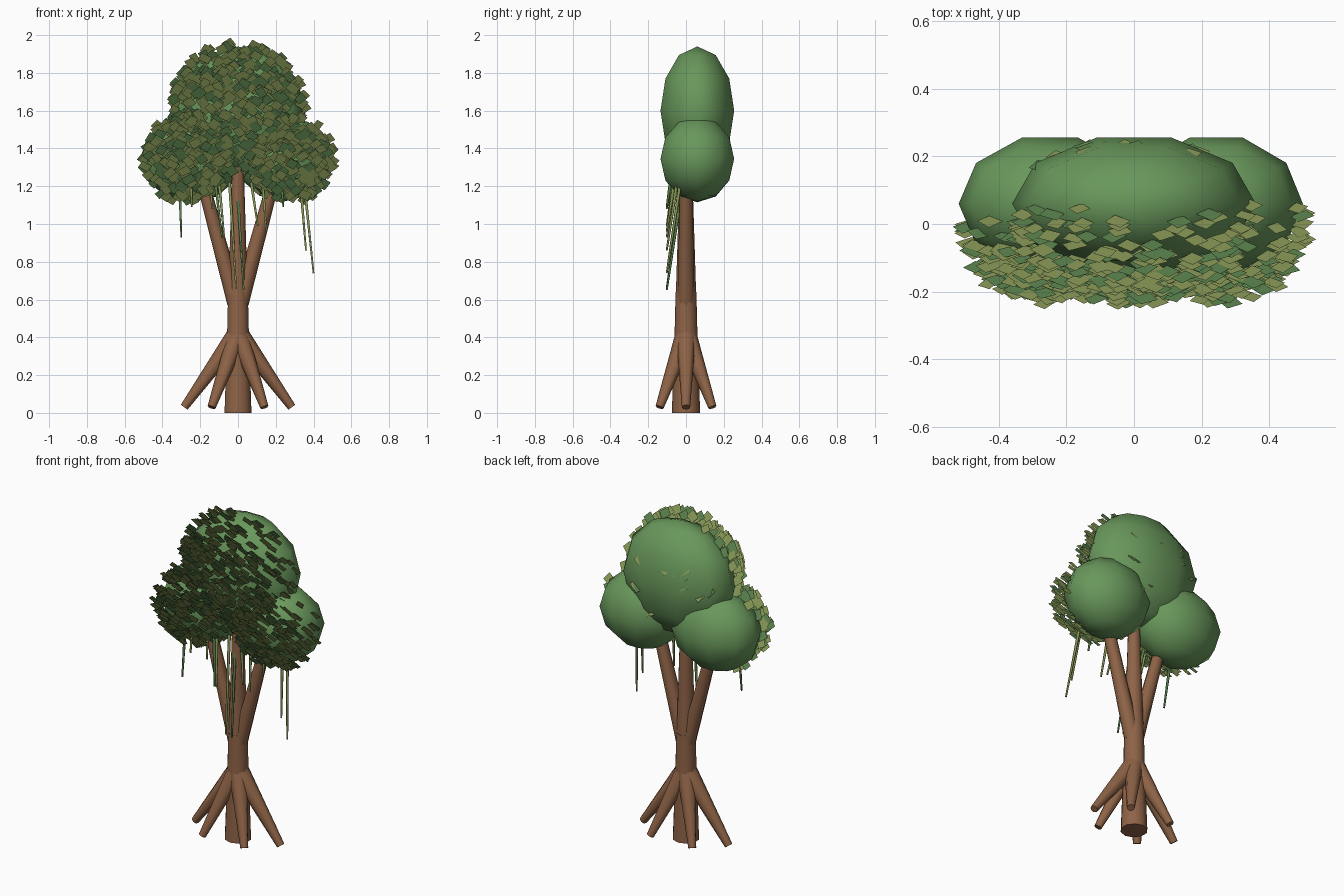
import bpy, bmesh, math, random
from mathutils import Vector, Matrix

if "Cube" in bpy.data.objects:
    bpy.data.objects.remove(bpy.data.objects["Cube"])

random.seed(7)


def material(name, rgb):
    m = bpy.data.materials.new(name)
    m.diffuse_color = (*rgb, 1)
    m.use_nodes = True
    m.node_tree.nodes["Principled BSDF"].inputs["Base Color"].default_value = m.diffuse_color
    return m


BARK = material("bark_brown", (0.27, 0.125, 0.062))
CROWN = material("crown_green", (0.14, 0.31, 0.105))
OLIVE = material("leaf_olive", (0.245, 0.315, 0.095))
DARK = material("leaf_dark_green", (0.105, 0.225, 0.075))


def finish(name, bm, mats):
    me = bpy.data.meshes.new(name)
    bm.to_mesh(me)
    bm.free()
    for m in mats:
        me.materials.append(m)
    ob = bpy.data.objects.new(name, me)
    bpy.context.collection.objects.link(ob)
    return ob


def limb(name, points, mat, sides=10):
    """Tapered tube through (position, radius) pairs, smooth sides and flat caps."""
    bm = bmesh.new()
    axis = (Vector(points[-1][0]) - Vector(points[0][0])).normalized()
    turn = Vector((0, 0, 1)).rotation_difference(axis)
    rings = []
    for p, r in points:
        ring = []
        for i in range(sides):
            a = math.tau * i / sides + math.pi / 2
            ring.append(bm.verts.new(Vector(p) + turn @ Vector((r * math.cos(a), r * math.sin(a), 0))))
        rings.append(ring)
    for lo, hi in zip(rings, rings[1:]):
        for i in range(sides):
            j = (i + 1) % sides
            bm.faces.new((lo[i], lo[j], hi[j], hi[i])).smooth = True
    bm.faces.new(rings[0][::-1])
    bm.faces.new(rings[-1])
    for e in bm.edges:
        if any(not f.smooth for f in e.link_faces):
            e.smooth = False
    return finish(name, bm, [mat])


# Trunk with its central limb, and two side branches
limb("trunk", [((0, 0, 0), 0.075), ((0, 0, 0.4), 0.061), ((0, 0, 0.64), 0.055)], BARK)
limb("centre_branch", [((0, 0, 0.62), 0.054), ((0, 0, 1.32), 0.032)], BARK)
for side, s in (("left", -1), ("right", 1)):
    limb(side + "_branch", [((s * 0.012, 0, 0.58), 0.045), ((s * 0.195, 0, 1.25), 0.032)], BARK, 8)

# Six splayed roots
for i, (x, y) in enumerate([(0.285, 0), (0.14, 0.14), (-0.14, 0.14),
                            (-0.285, 0), (-0.14, -0.14), (0.14, -0.14)]):
    limb(f"root_{i + 1}", [((x * 0.06, y * 0.06, 0.40), 0.052), ((x, y, 0.03), 0.022)], BARK, 8)

# Crown masses: centre and radii
MASSES = {
    "top_crown": ((0, 0.06, 1.6), (0.36, 0.205, 0.34)),
    "left_crown": ((-0.248, 0.06, 1.345), (0.27, 0.205, 0.23)),
    "right_crown": ((0.243, 0.06, 1.345), (0.256, 0.205, 0.226)),
}
for name, (c, r) in MASSES.items():
    bm = bmesh.new()
    mat = (Matrix.Translation(c) @ Matrix.Diagonal((*r, 1))
           @ Matrix.Rotation(math.pi / 2, 4, 'Z'))
    bmesh.ops.create_uvsphere(bm, u_segments=10, v_segments=6, radius=1, matrix=mat)
    for f in bm.faces:
        f.smooth = True
    finish(name, bm, [CROWN])

# Leaf cards: flat, tipped forward at the top, spun in their own plane
bm = bmesh.new()
TILT = Matrix.Rotation(math.radians(30), 3, 'X')


def leaf(pos):
    spin = Matrix.Rotation(math.radians(random.choice((45, -45)) + random.uniform(-18, 18)), 3, 'Y')
    w, h = random.uniform(0.024, 0.031), random.uniform(0.02, 0.026)
    quad = [(-w, 0, -h), (w, 0, -h), (w, 0, h), (-w, 0, h)]
    f = bm.faces.new([bm.verts.new(Vector(pos) + TILT @ (spin @ Vector(q))) for q in quad])
    f.material_index = 0 if random.random() < 0.66 else 1


# Front shell of leaves around each mass: centre x, z, radii and count
for cx, cz, rx, rz, n in ((0, 1.605, 0.355, 0.36, 430),
                          (-0.265, 1.35, 0.245, 0.235, 250),
                          (0.265, 1.35, 0.245, 0.235, 250)):
    for k in range(n):
        a = random.uniform(0, math.tau)
        q = math.sqrt(random.uniform(0, 1))
        y = 0.04 - 0.25 * math.sqrt(1 - q * q) + random.uniform(-0.03, 0.05)
        z = cz + rz * q * math.sin(a)
        x = cx + rx * q * math.cos(a)
        if z > 1.26 or abs(x) > 0.08:
            leaf((x, y, z))

# A few leaves poking out of the back of the top mass
for k in range(16):
    a, q = random.uniform(0, math.tau), random.uniform(0.3, 0.8)
    leaf((0.35 * q * math.cos(a), 0.055 + 0.19 * math.sqrt(1 - q * q), 1.6 + 0.33 * q * math.sin(a)))
finish("leaves", bm, [OLIVE, DARK])

# Hanging vines: tip x, tip z, top x; all lean the same way
VINES = [(-0.30, 0.93, -0.31), (-0.245, 1.09, -0.25), (-0.135, 1.08, -0.15),
         (-0.085, 0.93, -0.12), (-0.073, 0.93, -0.10), (-0.01, 0.66, -0.045),
         (0.03, 0.65, -0.005), (0.105, 0.99, 0.07), (0.15, 0.96, 0.13),
         (0.24, 1.09, 0.23), (0.36, 0.86, 0.33), (0.40, 0.74, 0.35)]
for i, (x, z, tx) in enumerate(VINES):
    top = 1.22
    limb(f"vine_{i + 1}", [((x, -0.102, z), 0.005), ((tx, -0.102 + 0.15 * (top - z), top), 0.009)],
         OLIVE if i % 3 else DARK, 6)
